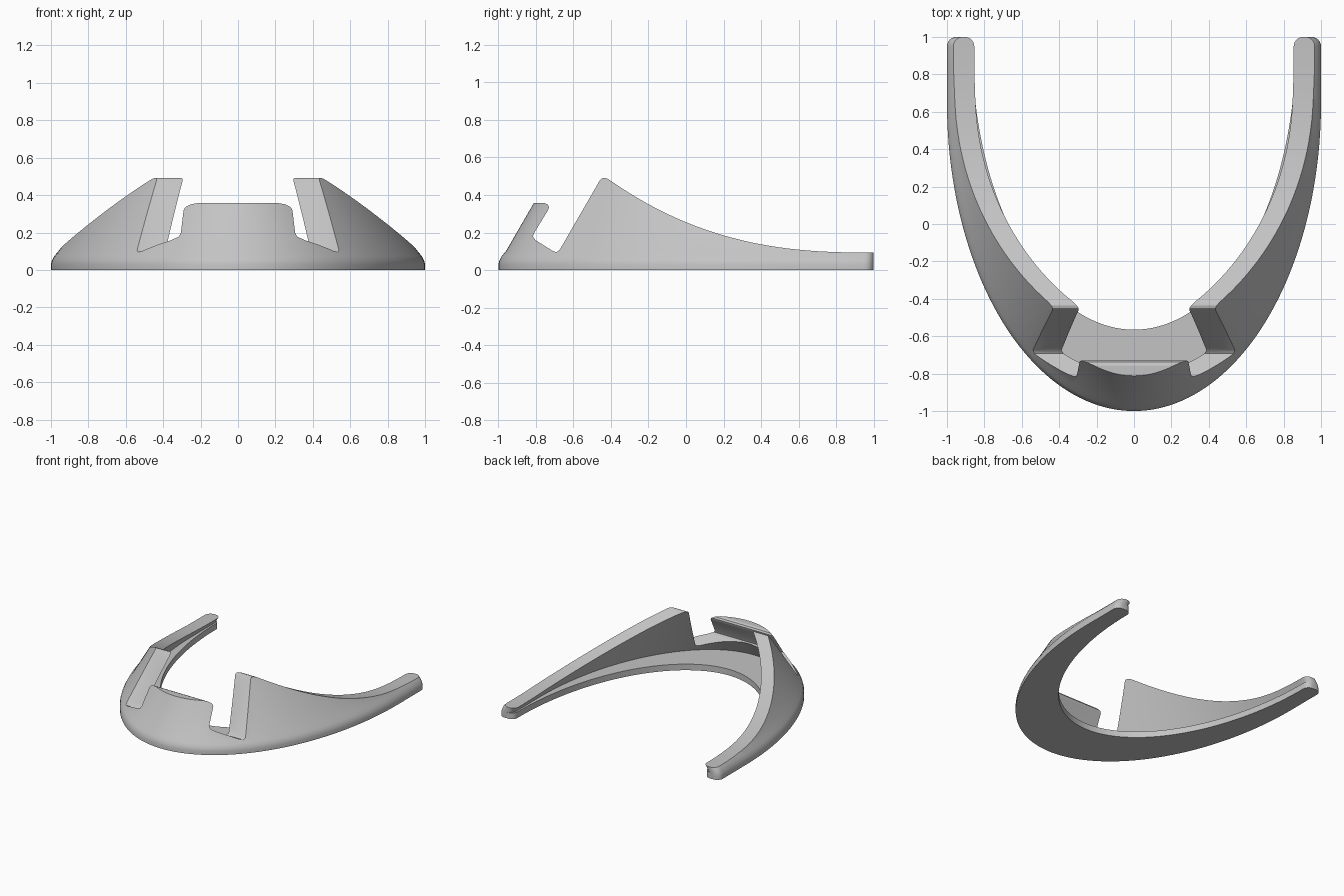
import bpy, bmesh, math

cube = bpy.data.objects.get("Cube")
if cube:
    bpy.data.objects.remove(cube, do_unlink=True)

grey = bpy.data.materials.new("plain grey")
grey.use_nodes = True
COLOUR = (0.55, 0.55, 0.55, 1)
grey.diffuse_color = COLOUR
grey.node_tree.nodes["Principled BSDF"].inputs["Base Color"].default_value = COLOUR

# Plan of the U: outer half ellipse with straight ends, inner half ellipse
OUT_CENTRE, OUT_LEN = 0.65, 1.65
IN_WIDTH, IN_CENTRE, IN_LEN = 0.865, 0.95, 1.515
WALL, LEDGE_Z, TOP_Z, TIP_R = 0.11, 0.05, 0.56, 0.05


def lean(z):
    """Inward offset of the sloping outer face at height z."""
    return 0.04 + (z - 0.1) / math.tan(math.radians(60))


# Outer side of the cross-section as (offset, z), with a soft lower edge
OUTER = [(0, 0), (0, 0.03), (0.005, 0.05), (0.018, 0.075), (0.04, 0.1), (lean(TOP_Z), TOP_Z)]
INNER = [(WALL + lean(TOP_Z), TOP_Z), (WALL + lean(LEDGE_Z), LEDGE_Z)]


def station(x, y, nx, ny, shrink):
    """One cross-section of the right-hand half."""
    pts = [(x - nx * (o + shrink), y - ny * (o + shrink), z) for o, z in OUTER]
    pts += [(x - nx * (o - shrink), y - ny * (o - shrink), z) for o, z in INNER]
    hy = y
    if y < IN_CENTRE:
        hy = IN_CENTRE - (IN_CENTRE - y) * IN_LEN / (1 + IN_CENTRE)
    hx = IN_WIDTH * math.sqrt(max(0, 1 - (min(0, hy - IN_CENTRE) / IN_LEN) ** 2)) + shrink
    return pts + [(hx, hy, LEDGE_Z), (hx, hy, 0)]


half = []
STEPS = 48
for i in range(STEPS + 1):
    t = math.pi / 2 * i / STEPS
    nx, ny = math.sin(t), -math.cos(t) / OUT_LEN
    n = math.hypot(nx, ny)
    half.append(station(math.sin(t), OUT_CENTRE - OUT_LEN * math.cos(t), nx / n, ny / n, 0))
for y in (0.75, 0.85, 0.95):
    half.append(station(1, y, 1, 0, 0))
for i in range(1, 7):  # rounded tips
    a = math.pi / 2 * i / 6
    half.append(station(1, 1 - TIP_R + TIP_R * math.sin(a), 1, 0, TIP_R * (1 - math.cos(a))))
mirrored = [[(-x, y, z) for x, y, z in s] for s in half[:0:-1]]


def make_object(name, rings):
    """Closed solid lofted through rings of equal length."""
    bm = bmesh.new()
    loops = [[bm.verts.new(p) for p in ring] for ring in rings]
    for a, b in zip(loops, loops[1:]):
        for j in range(len(a)):
            k = (j + 1) % len(a)
            bm.faces.new((a[j], a[k], b[k], b[j]))
    bm.faces.new(loops[0])
    bm.faces.new(loops[-1])
    bmesh.ops.recalc_face_normals(bm, faces=bm.faces)
    mesh = bpy.data.meshes.new(name)
    bm.to_mesh(mesh)
    bm.free()
    mesh.materials.append(grey)
    obj = bpy.data.objects.new(name, mesh)
    bpy.context.collection.objects.link(obj)
    return obj


body = make_object("curved_stand", mirrored + half)

# Side silhouette: front lip, holding slot, and sweeping arm top
side = [(-1.2, -0.1), (-1.2, 0.357), (-0.755, 0.357), (-0.738, 0.35), (-0.73, 0.337),
        (-0.735, 0.32), (-0.81, 0.197), (-0.816, 0.178), (-0.803, 0.16),
        (-0.71, 0.102), (-0.692, 0.095), (-0.675, 0.105),
        (-0.46, 0.477), (-0.45, 0.488), (-0.435, 0.492), (-0.418, 0.487)]
for i in range(29):
    y = -0.4 + 1.4 * i / 28
    side.append((y, 0.093 + 0.382 * ((1 - y) / 1.4) ** 2.55))
side += [(1.2, 0.093), (1.2, -0.1)]
cutter = make_object("side_silhouette_cutter", [[(x, y, z) for y, z in side] for x in (-1.3, 1.3)])
cutter.hide_render = True

# Trim the leaning wall to the silhouette
trim = body.modifiers.new("trim", 'BOOLEAN')
trim.operation = 'INTERSECT'
trim.solver = 'EXACT'
trim.object = cutter
bpy.ops.object.select_all(action='DESELECT')
body.select_set(True)
bpy.context.view_layer.objects.active = body
bpy.ops.object.modifier_apply(modifier=trim.name)
bpy.data.objects.remove(cutter, do_unlink=True)
bpy.ops.object.shade_smooth_by_angle(angle=math.radians(30))
